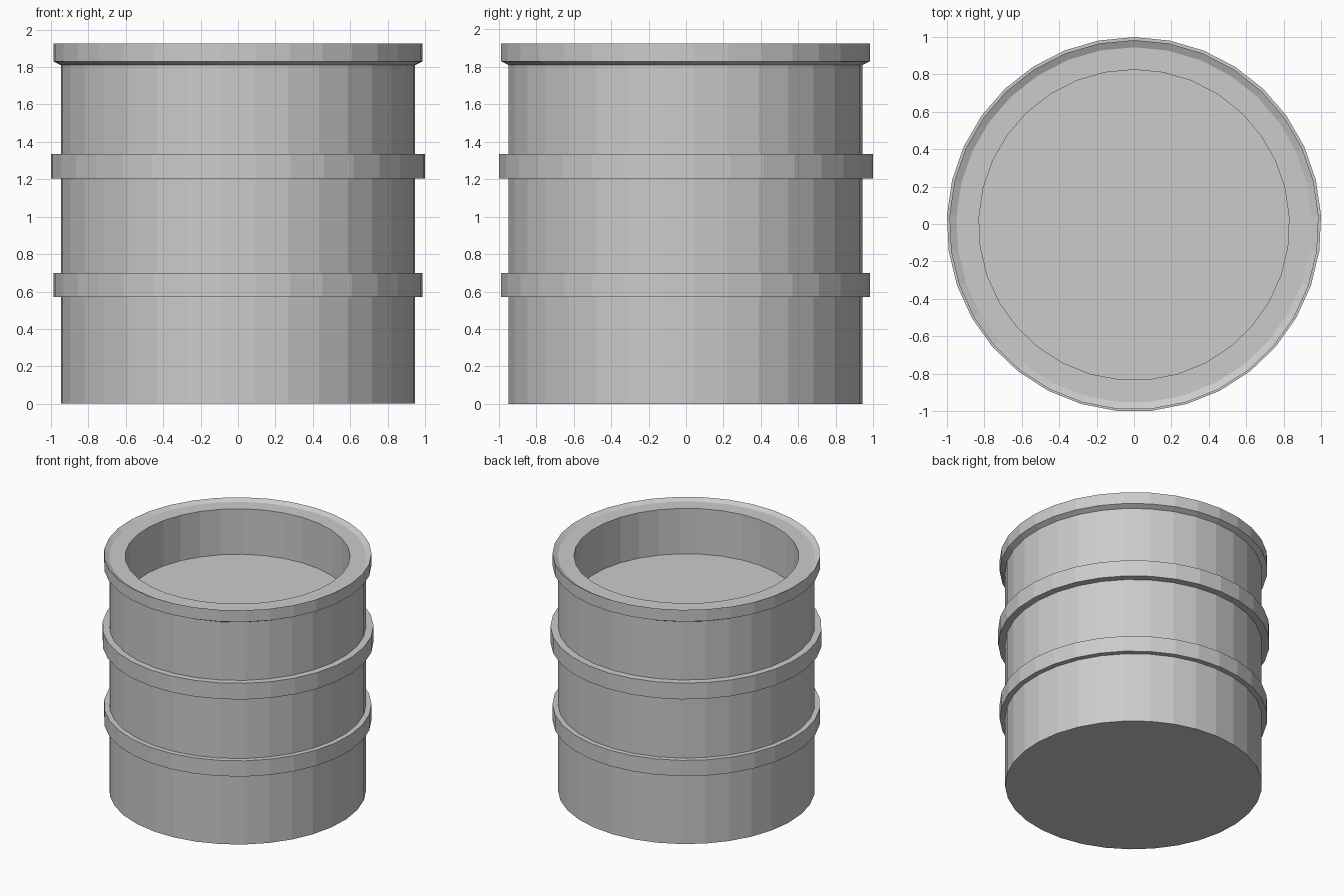
import bpy
import bmesh
from math import pi, cos, sin

if "Cube" in bpy.data.objects:
    bpy.data.objects.remove(bpy.data.objects["Cube"], do_unlink=True)

SIDES = 33

grey = bpy.data.materials.new("plain_grey")
grey.use_nodes = True
colour = (0.6, 0.6, 0.6, 1)
grey.diffuse_color = colour
grey.node_tree.nodes["Principled BSDF"].inputs["Base Color"].default_value = colour


def lathe(name, profile, closed, y=0.0):
    """Turn a (radius, height) profile; cap the ends, or join them if closed."""
    bm = bmesh.new()
    angles = [pi / 2 + 2 * pi * i / SIDES for i in range(SIDES)]
    loops = [[bm.verts.new((r * cos(a), r * sin(a), z)) for a in angles]
             for r, z in profile]
    pairs = list(zip(loops, loops[1:]))
    if closed:
        pairs.append((loops[-1], loops[0]))
    else:
        bm.faces.new(loops[0])
        bm.faces.new(loops[-1])
    for low, high in pairs:
        for i in range(SIDES):
            j = (i + 1) % SIDES
            bm.faces.new((low[i], low[j], high[j], high[i]))
    bmesh.ops.recalc_face_normals(bm, faces=bm.faces)
    mesh = bpy.data.meshes.new(name)
    bm.to_mesh(mesh)
    bm.free()
    mesh.materials.append(grey)
    obj = bpy.data.objects.new(name, mesh)
    obj.location.y = y
    bpy.context.collection.objects.link(obj)
    return obj


# Barrel wall with flared rim, sloped lip and recessed floor
WALL = 0.948
lathe("barrel_body", [
    (WALL, 0), (WALL, 1.81),
    (0.988, 1.83), (0.988, 1.925),
    (0.95, 1.905), (0.83, 1.905),
    (0.83, 1.535),
], closed=False, y=-0.005)

# Hoops around the wall
for name, radius, bottom, top, y in (
        ("lower_hoop", 0.988, 0.572, 0.70, -0.005),
        ("upper_hoop", 1.001, 1.204, 1.336, -0.002)):
    inner = WALL - 0.01
    lathe(name, [(inner, bottom), (radius, bottom), (radius, top), (inner, top)],
          closed=True, y=y)
